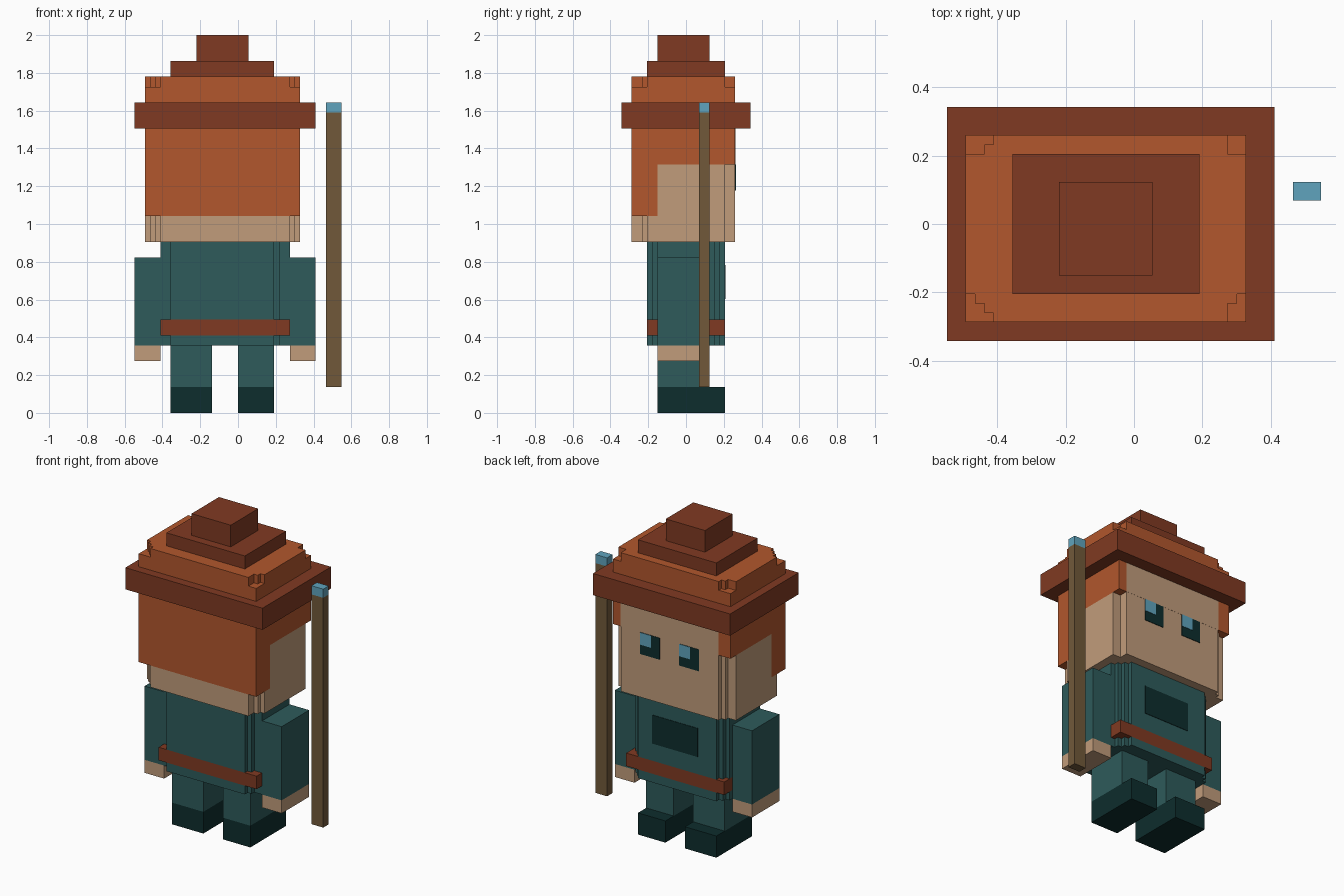
import bpy, bmesh

if "Cube" in bpy.data.objects:
    bpy.data.objects.remove(bpy.data.objects["Cube"], do_unlink=True)

V = 2 / 73  # size of one block unit


def material(name, rgb):
    lin = [(c / 255 / 12.92) if c < 11 else ((c / 255 + 0.055) / 1.055) ** 2.4 for c in rgb]
    m = bpy.data.materials.new(name)
    m.use_nodes = True
    m.diffuse_color = (*lin, 1)
    bsdf = m.node_tree.nodes["Principled BSDF"]
    bsdf.inputs["Base Color"].default_value = (*lin, 1)
    bsdf.inputs["Roughness"].default_value = 0.9
    return m


RED = material("red brown felt", (128, 58, 34))
HAIR = material("orange hair", (178, 87, 45))
SKIN = material("skin", (193, 156, 123))
TEAL = material("teal cloth", (46, 91, 91))
DARK = material("dark teal", (13, 45, 45))
WOOD = material("staff wood", (113, 89, 58))
BLUE = material("light blue", (96, 164, 189))


def prism(name, outline, z0, z1, mat):
    """Extrude a flat outline (block units) from z0 to z1."""
    bm = bmesh.new()
    face = bm.faces.new([bm.verts.new((x * V, y * V, z0 * V)) for x, y in outline])
    ext = bmesh.ops.extrude_face_region(bm, geom=[face])
    moved = [g for g in ext["geom"] if isinstance(g, bmesh.types.BMVert)]
    bmesh.ops.translate(bm, verts=moved, vec=(0, 0, (z1 - z0) * V))
    bmesh.ops.recalc_face_normals(bm, faces=bm.faces)
    me = bpy.data.meshes.new(name)
    bm.to_mesh(me)
    bm.free()
    me.materials.append(mat)
    ob = bpy.data.objects.new(name, me)
    bpy.context.collection.objects.link(ob)
    return ob


def box(name, x, y, z, mat):
    return prism(name, [(x[0], y[0]), (x[1], y[0]), (x[1], y[1]), (x[0], y[1])], *z, mat)


# Stepped corner outlines of the head, counter-clockwise
head_back = [(-18, -7.5), (-17, -7.5), (-17, -8.5), (-16, -8.5), (-16, -9.5), (-15, -9.5),
             (-15, -10.5), (10, -10.5), (10, -8.5), (11, -8.5), (11, -7.5), (12, -7.5)]
head_face = [(12, 7.5), (10, 7.5), (10, 9.5), (-15, 9.5), (-15, 8.5), (-16, 8.5),
             (-16, 7.5), (-18, 7.5)]

# Head and hair
prism("jaw", head_back + head_face, 33, 38, SKIN)
prism("cheeks", [(-18, -5.5), (12, -5.5)] + head_face, 38, 48, SKIN)
box("back_hair", (-18, 12), (-10.5, -5.5), (38, 48), HAIR)
box("upper_hair", (-18, 12), (-10.5, 9.5), (48, 63), HAIR)
prism("hair_crown", head_back + head_face, 63, 65, HAIR)
box("forehead", (-15, 10), (9.5, 9.53), (48, 55), SKIN)

# Eyes
for side, x in (("left", 0), ("right", -10)):
    box(side + "_eye", (x, x + 5), (9.5, 9.62), (43, 48), DARK)
    box(side + "_eye_glint", (x + 2.2, x + 5), (9.6, 9.7), (45.2, 48), BLUE)

# Hat
box("hat_brim", (-20, 15), (-12.5, 12.5), (55, 60), RED)
box("hat_tier", (-13, 7), (-7.5, 7.5), (65, 68), RED)
box("hat_knob", (-8, 2), (-5.5, 4.5), (68, 73), RED)

# Torso with stepped corners, belt and chest patch
torso = [(-15, -5.5), (-13, -5.5), (-13, -7.5), (7, -7.5), (7, -6.5), (8, -6.5), (8, -5.5),
         (10, -5.5), (10, 4.5), (9, 4.5), (9, 5.5), (8, 5.5), (8, 6.5), (7, 6.5), (7, 7.5),
         (-13, 7.5), (-13, 6.5), (-14, 6.5), (-14, 5.5), (-15, 5.5)]
prism("lower_torso", torso, 13, 15, TEAL)
box("belt", (-15, 10), (-7.5, 7.5), (15, 18), RED)
prism("upper_torso", torso, 18, 33, TEAL)
box("chest_patch", (-8.3, 3.3), (7.5, 7.6), (22, 28.6), DARK)

# Arms, hands, legs and shoes
for side, arm, leg in (("left", (10, 15), (0, 7)), ("right", (-20, -15), (-13, -5))):
    box(side + "_arm", arm, (-5.5, 4.5), (13, 30), TEAL)
    box(side + "_hand", arm, (-5.5, 4.5), (10, 13), SKIN)
    box(side + "_leg", leg, (-5.5, 4.5), (5, 13), TEAL)
    box(side + "_shoe", leg, (-5.5, 7.5), (0, 5), DARK)

# Staff
box("staff", (17, 20), (2.5, 4.5), (5, 58), WOOD)
box("staff_tip", (17, 20), (2.5, 4.5), (58, 60), BLUE)
